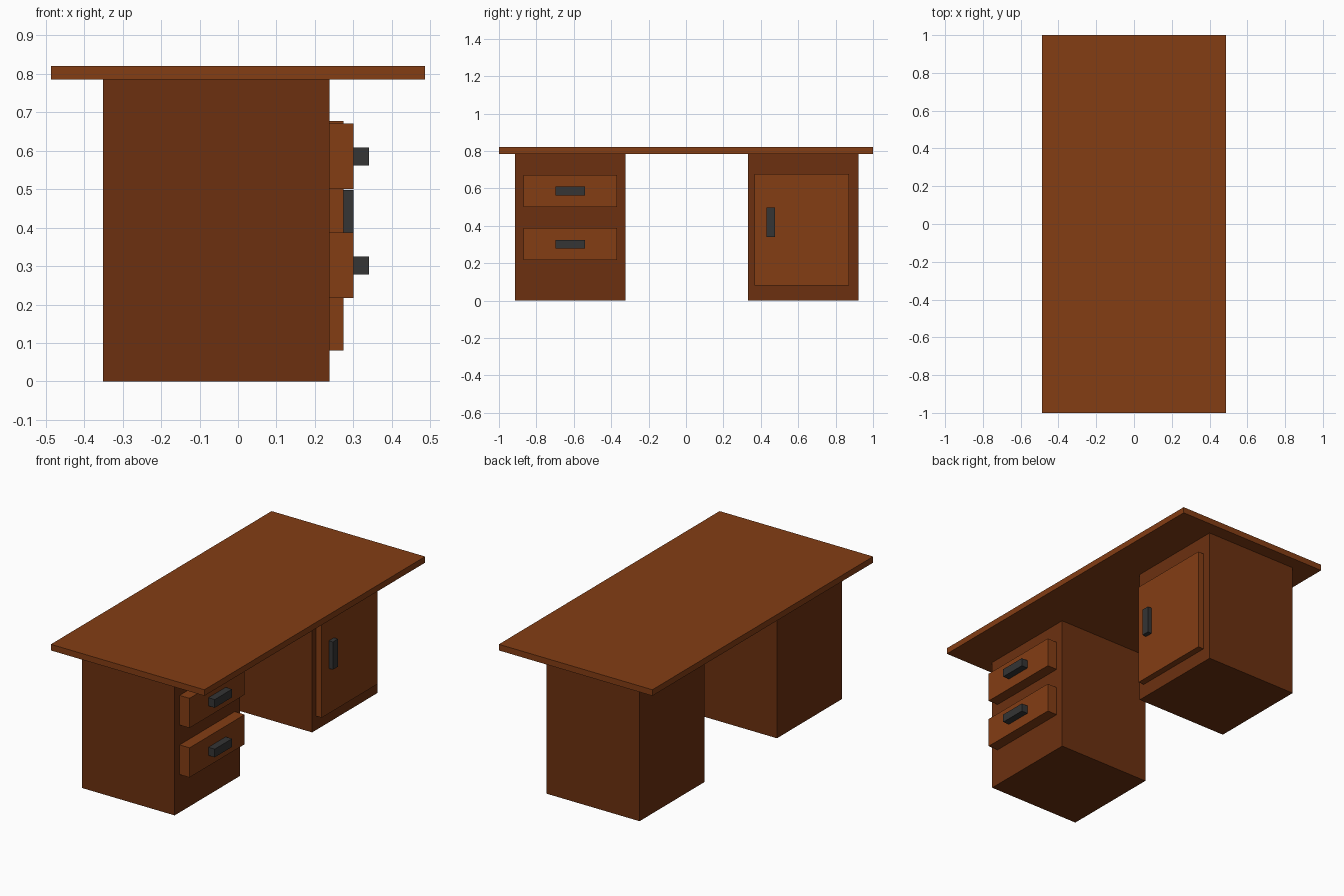
import bpy

if "Cube" in bpy.data.objects:
    bpy.data.objects.remove(bpy.data.objects["Cube"])


def material(name, color):
    m = bpy.data.materials.new(name)
    m.diffuse_color = (*color, 1)
    m.use_nodes = True
    m.node_tree.nodes["Principled BSDF"].inputs["Base Color"].default_value = m.diffuse_color
    return m


WOOD = material("wood", (0.23, 0.047, 0.007))
DARK = material("dark_wood", (0.15, 0.03, 0.005))
METAL = material("handle_metal", (0.035, 0.035, 0.035))


def box(name, x, y, z, mat):
    """Box from (min, max) ranges on each axis."""
    spans = (x, y, z)
    bpy.ops.mesh.primitive_cube_add(size=1, location=[(a + b) / 2 for a, b in spans])
    ob = bpy.context.object
    ob.name = name
    ob.scale = [b - a for a, b in spans]
    bpy.ops.object.transform_apply(location=False, rotation=False, scale=True)
    ob.data.materials.append(mat)
    return ob


FRONT = 0.238  # face of the pedestals

# Table top
box("desk_top", (-0.487, 0.487), (-1, 1), (0.785, 0.82), WOOD)

# Pedestals
box("drawer_pedestal", (-0.351, FRONT), (-0.914, -0.323), (0, 0.785), DARK)
box("door_pedestal", (-0.351, FRONT), (0.332, 0.922), (0, 0.785), DARK)

# Drawers with horizontal handles
for label, z in (("lower", 0.217), ("upper", 0.501)):
    box(label + "_drawer", (FRONT, 0.301), (-0.869, -0.369), (z, z + 0.17), WOOD)
    box(label + "_drawer_handle", (0.301, 0.341), (-0.698, -0.541),
        (z + 0.061, z + 0.108), METAL)

# Door with vertical handle
box("door", (FRONT, 0.275), (0.366, 0.871), (0.081, 0.677), WOOD)
box("door_handle", (0.275, 0.301), (0.43, 0.476), (0.339, 0.498), METAL)
